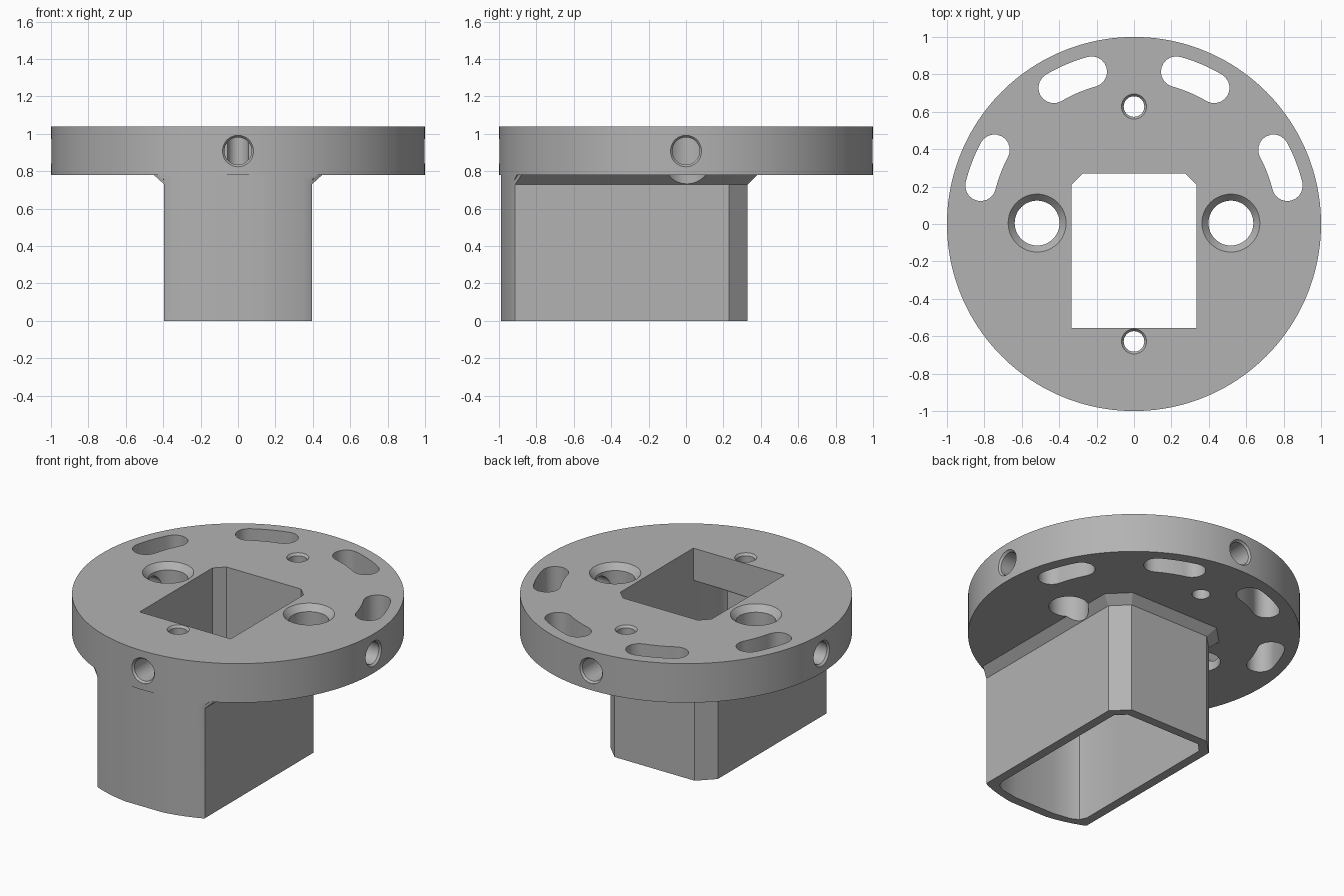
import bpy, bmesh
from math import sin, cos, pi, radians
from mathutils import Matrix, Vector

cube = bpy.data.objects.get("Cube")
if cube:
    bpy.data.objects.remove(cube, do_unlink=True)

grey = bpy.data.materials.new("plain grey")
grey.use_nodes = True
colour = (0.45, 0.45, 0.45, 1)
grey.diffuse_color = colour
grey.node_tree.nodes["Principled BSDF"].inputs["Base Color"].default_value = colour


def loft(name, rings, matrix=None):
    """Closed solid through rings of 3D points, all with the same count."""
    bm = bmesh.new()
    loops = [[bm.verts.new(p) for p in ring] for ring in rings]
    n = len(loops[0])
    for a, b in zip(loops, loops[1:]):
        for i in range(n):
            j = (i + 1) % n
            bm.faces.new((a[i], a[j], b[j], b[i]))
    bm.faces.new(loops[0][::-1])
    bm.faces.new(loops[-1])
    if matrix:
        bm.transform(matrix)
    bmesh.ops.recalc_face_normals(bm, faces=bm.faces)
    mesh = bpy.data.meshes.new(name)
    bm.to_mesh(mesh)
    bm.free()
    mesh.materials.append(grey)
    ob = bpy.data.objects.new(name, mesh)
    bpy.context.collection.objects.link(ob)
    return ob


def at(z, pts):
    return [(x, y, z) for x, y in pts]


def circle(r, n):
    return [(r * cos(2 * pi * i / n), r * sin(2 * pi * i / n)) for i in range(n)]


def turned(name, steps, matrix=None, n=48):
    """Round solid from (radius, height) steps."""
    return loft(name, [at(z, circle(r, n)) for r, z in steps], matrix)


def mirrored(half):
    """Outline from its right half, listed front to back."""
    return half + [(-x, y) for x, y in reversed(half)]


def combine(ob, tool, operation):
    mod = ob.modifiers.new(operation, 'BOOLEAN')
    mod.operation = operation
    mod.solver = 'EXACT'
    mod.object = tool
    bpy.context.view_layer.objects.active = ob
    bpy.ops.object.modifier_apply(modifier=mod.name)
    bpy.data.objects.remove(tool, do_unlink=True)


TOP, UNDER = 1.04, 0.78


# Square socket with chamfered back corners and a flared collar
def socket_outline(w, back, leg):
    return mirrored([(w - 0.04, -0.99), (w - 0.025, -0.928 + (w - 0.4) * 0.6),
                     (w, -0.91 + (w - 0.4) * 0.6), (w, back - leg), (w - leg, back)])


tube, collar = socket_outline(0.395, 0.33, 0.1), socket_outline(0.45, 0.38, 0.12)
socket = loft("socket", [at(0, tube), at(0.73, tube), at(UNDER, collar), at(0.85, collar)])
combine(socket, turned("clip", [(0.999, -0.5), (0.999, 1.5)], n=160), 'INTERSECT')

# Round flange
body = turned("flange_with_socket", [(1, UNDER), (1, TOP)], n=160)
combine(body, socket, 'UNION')

# Opening through everything
opening = mirrored([(0.335, -0.555), (0.335, 0.21), (0.275, 0.27)])
combine(body, loft("opening", [at(-0.2, opening), at(1.3, opening)]), 'DIFFERENCE')

# Deeper cavity below, with a sloping ceiling under the flange
cavity = mirrored([(0.15, -0.93), (0.27, -0.91), (0.315, -0.885), (0.335, -0.84),
                   (0.335, 0.21), (0.275, 0.27)])
ceiling = [(x, y, min(0.885, UNDER + (y + 0.93) * 0.28)) for x, y in cavity]
combine(body, loft("cavity", [at(-0.2, cavity), ceiling]), 'DIFFERENCE')


# Countersunk vertical holes
def screw_hole(x, y, r, rim, depth):
    steps = [(r, 0.6), (r, TOP - depth), (rim, TOP), (rim, 1.2)]
    combine(body, turned("screw_hole", steps, Matrix.Translation((x, y, 0))), 'DIFFERENCE')


for s in (1, -1):
    screw_hole(s * 0.518, 0.005, 0.12, 0.155, 0.04)
    screw_hole(0, s * 0.628, 0.055, 0.067, 0.015)

# Radial holes in the rim, each meeting a vertical hole
for i, depth in enumerate((0.52, 0.628, 0.52, 0.628)):
    turn = Matrix.Rotation(i * pi / 2, 4, 'Z') @ Matrix.Rotation(pi / 2, 4, 'Y')
    move = Matrix.Translation((0, 0, 0.908))
    steps = [(0.073, depth), (0.073, 0.985), (0.084, 0.998), (0.084, 1.1)]
    combine(body, turned("radial_hole", steps, move @ turn), 'DIFFERENCE')


# Curved slots with round ends
def slot_outline(start, end, mid=0.845, r=0.082, n=10):
    a, b = radians(start), radians(end)
    pts = []
    for radius, p, q, turn in ((mid + r, a, b, 0), (mid - r, b, a, pi)):
        for k in range(n + 1):
            t = p + (q - p) * k / n
            pts.append((radius * cos(t), radius * sin(t)))
        centre = Vector((mid * cos(q), mid * sin(q)))
        for k in range(1, n):
            t = q + turn + pi * k / n
            pts.append((centre.x + r * cos(t), centre.y + r * sin(t)))
    return pts


for start, end in ((14, 28), (59.5, 74.5)):
    for s, e in ((start, end), (180 - end, 180 - start)):
        ring = slot_outline(s, e)
        combine(body, loft("slot", [at(0.6, ring), at(1.2, ring)]), 'DIFFERENCE')

# Smooth round walls, crisp edges
bpy.ops.object.select_all(action='DESELECT')
body.select_set(True)
bpy.context.view_layer.objects.active = body
bpy.ops.object.shade_smooth_by_angle(angle=radians(25))
